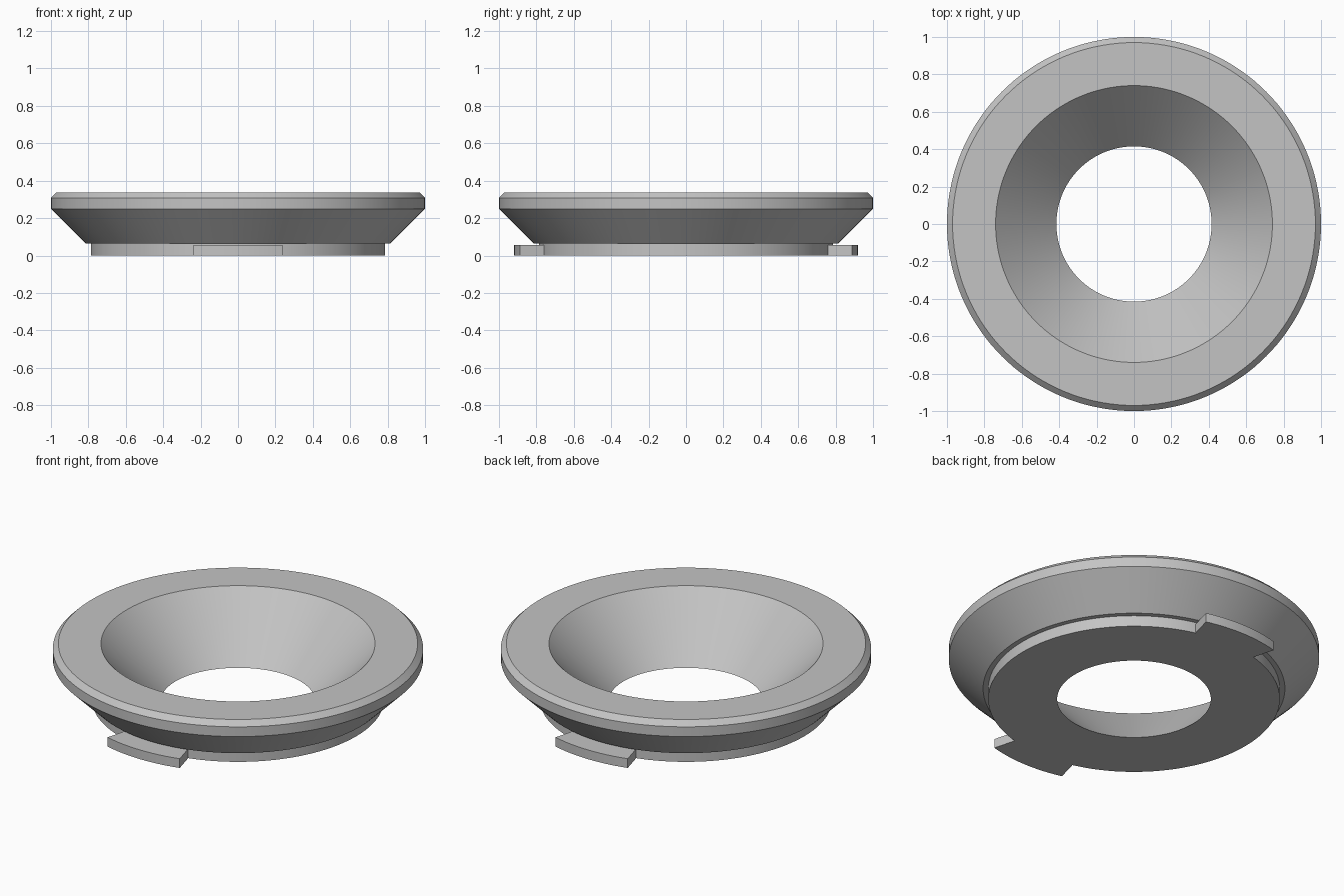
import bpy, bmesh
from math import sin, cos, radians, pi

cube = bpy.data.objects.get("Cube")
if cube:
    bpy.data.objects.remove(cube, do_unlink=True)

grey = bpy.data.materials.new("neutral_grey")
grey.use_nodes = True
colour = (0.55, 0.55, 0.55, 1)
grey.diffuse_color = colour
grey.node_tree.nodes["Principled BSDF"].inputs["Base Color"].default_value = colour


def revolve(name, profile, start, end, steps):
    """Sweep a closed (radius, height) profile about z; cap it unless a full turn."""
    full = abs(end - start) > 2 * pi - 0.001
    bm = bmesh.new()
    rings = []
    for i in range(steps if full else steps + 1):
        a = start + (end - start) * i / steps
        rings.append([bm.verts.new((r * cos(a), r * sin(a), z)) for r, z in profile])
    n = len(profile)
    for i in range(steps):
        p, q = rings[i], rings[(i + 1) % len(rings)]
        for j in range(n):
            k = (j + 1) % n
            bm.faces.new((p[j], q[j], q[k], p[k]))
    if not full:
        bm.faces.new(rings[0])
        bm.faces.new(rings[-1])
    bmesh.ops.recalc_face_normals(bm, faces=bm.faces)
    mesh = bpy.data.meshes.new(name)
    bm.to_mesh(mesh)
    bm.free()
    mesh.materials.append(grey)
    obj = bpy.data.objects.new(name, mesh)
    bpy.context.collection.objects.link(obj)
    bpy.ops.object.select_all(action="DESELECT")
    obj.select_set(True)
    bpy.context.view_layer.objects.active = obj
    bpy.ops.object.shade_smooth_by_angle(angle=radians(30))
    return obj


# Funnel ring: base boss, small ledge, flared underside, chamfered rim, conical bore
ring_profile = [(0.415, 0), (0.787, 0), (0.787, 0.065), (0.815, 0.065),
                (1.0, 0.25), (1.0, 0.308), (0.97, 0.338), (0.74, 0.338)]
revolve("funnel_ring", ring_profile, 0, 2 * pi, 144)

# Bayonet tabs at the front and back of the boss
tab_profile = [(0.78, 0), (0.92, 0), (0.92, 0.055), (0.78, 0.055)]
half = radians(15)
for name, centre in (("front_tab", -pi / 2), ("back_tab", pi / 2)):
    revolve(name, tab_profile, centre - half, centre + half, 12)
